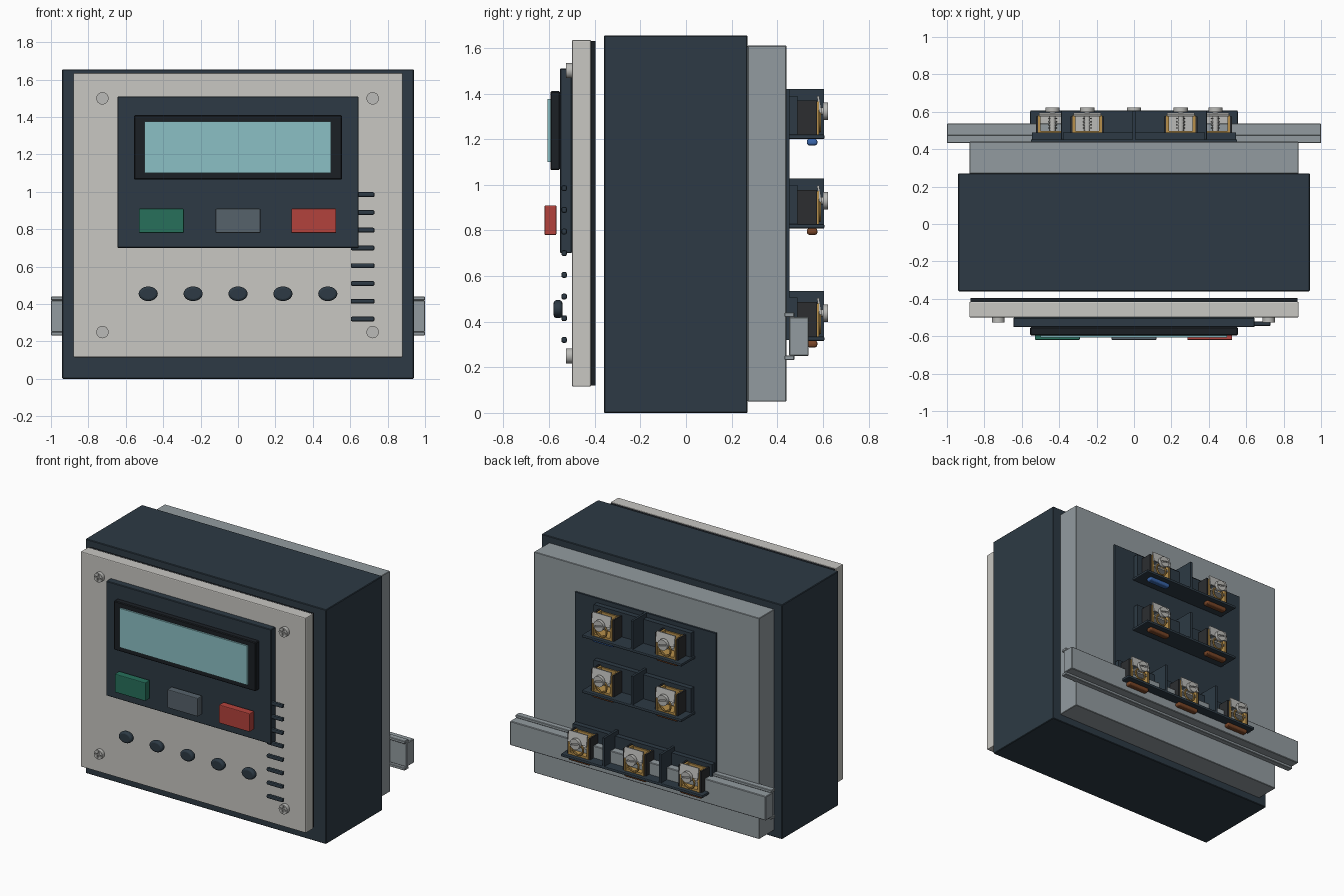
import bpy
from math import pi, radians

if "Cube" in bpy.data.objects:
    bpy.data.objects.remove(bpy.data.objects["Cube"])


def material(name, r, g, b):
    m = bpy.data.materials.new(name)
    m.diffuse_color = (r, g, b, 1)
    m.use_nodes = True
    m.node_tree.nodes["Principled BSDF"].inputs["Base Color"].default_value = m.diffuse_color
    return m


NAVY = material("navy_plastic", 0.026, 0.042, 0.058)
BLACK = material("black_plastic", 0.011, 0.014, 0.018)
CREAM = material("cream_panel", 0.58, 0.57, 0.54)
GREY = material("grey_casing", 0.29, 0.33, 0.35)
STEEL = material("steel", 0.50, 0.50, 0.48)
BRASS = material("brass", 0.48, 0.28, 0.07)
HOUSING = material("housing", 0.025, 0.027, 0.03)
GLASS = material("screen_glass", 0.26, 0.53, 0.56)
GREEN = material("green", 0.02, 0.16, 0.105)
SLATE = material("slate", 0.093, 0.122, 0.145)
RED = material("red", 0.45, 0.055, 0.045)
BROWN = material("brown", 0.19, 0.06, 0.02)
BLUE = material("blue", 0.04, 0.13, 0.40)


def finish(o, name, mat, bevel, segments):
    o.name = name
    o.data.materials.append(mat)
    if bevel:
        m = o.modifiers.new("bevel", 'BEVEL')
        m.width, m.segments, m.limit_method = bevel, segments, 'ANGLE'
    return o


def box(name, x, y, z, mat, bevel=0.0, segments=1):
    """Box from (min, max) pairs on each axis."""
    bpy.ops.mesh.primitive_cube_add(size=1, location=[sum(p) / 2 for p in (x, y, z)])
    o = bpy.context.object
    o.scale = [p[1] - p[0] for p in (x, y, z)]
    bpy.ops.object.transform_apply(location=False, rotation=False, scale=True)
    return finish(o, name, mat, bevel, segments)


def disc(name, x, z, y, rx, rz, mat, bevel=0.0, segments=2, sides=32):
    """Cylinder along y between y[0] and y[1]."""
    bpy.ops.mesh.primitive_cylinder_add(vertices=sides, radius=1, depth=1,
                                        location=(x, sum(y) / 2, z), rotation=(pi / 2, 0, 0))
    o = bpy.context.object
    o.scale = (rx, rz, y[1] - y[0])
    bpy.ops.object.transform_apply(location=False, rotation=True, scale=True)
    bpy.ops.object.shade_smooth_by_angle(angle=radians(35))
    return finish(o, name, mat, bevel, segments)


def screw_head(name, x, z, y, r, outer, cross=True):
    """Head with a recessed drive slot on its outer face (y value)."""
    head = disc(name, x, z, y, r, r, STEEL, sides=24)
    arms = [(0.75 * r, 0.13 * r)] + ([(0.13 * r, 0.75 * r)] if cross else [])
    for hx, hz in arms:
        c = box("slot_cutter", (x - hx, x + hx), (outer - 0.008, outer + 0.008),
                (z - hz, z + hz), HOUSING)
        c.rotation_euler.y = radians(12)
        c.hide_render = True
        m = head.modifiers.new("slot", 'BOOLEAN')
        m.object, m.operation, m.solver = c, 'DIFFERENCE', 'EXACT'
        bpy.context.view_layer.objects.active = head
        bpy.ops.object.modifier_apply(modifier=m.name)
        bpy.data.objects.remove(c)


# casing
box("main_body", (-0.94, 0.94), (-0.36, 0.27), (0, 1.655), NAVY, 0.004)
box("back_casing", (-0.88, 0.88), (0.27, 0.44), (0.05, 1.61), GREY, 0.003)
box("gasket", (-0.873, 0.873), (-0.416, -0.396), (0.12, 1.63), BLACK)
box("front_panel", (-0.88, 0.88), (-0.5, -0.416), (0.115, 1.635), CREAM, 0.006, 2)

# display and push buttons
box("display_panel", (-0.645, 0.645), (-0.552, -0.5), (0.70, 1.51), NAVY, 0.004)
box("display_bezel", (-0.555, 0.555), (-0.595, -0.552), (1.065, 1.41), BLACK, 0.005)
box("screen", (-0.5, 0.497), (-0.607, -0.59), (1.10, 1.376), GLASS)
for name, x, mat in (("green_button", -0.41, GREEN), ("grey_button", 0, SLATE),
                     ("red_button", 0.405, RED)):
    box(name, (x - 0.12, x + 0.12), (-0.62, -0.568), (0.78, 0.91), mat, 0.005, 2)

# row of oval keys
for i in range(5):
    disc(f"oval_key_{i}", -0.48 + 0.24 * i, 0.455, (-0.58, -0.542), 0.051, 0.039,
         NAVY, 0.012, 3)

# vent bars
for i in range(8):
    z = 0.985 - 0.095 * i
    box(f"vent_bar_{i}", (0.603, 0.73), (-0.546, -0.522), (z - 0.013, z + 0.013), NAVY, 0.008, 2)

# corner screws
for x in (-0.725, 0.72):
    for z in (0.25, 1.5):
        screw_head("panel_screw", x, z, (-0.527, -0.499), 0.033, -0.527)

# rail: hat block with two lips
box("rail_web", (-1, 1), (0.452, 0.538), (0.25, 0.42), GREY, 0.004)
for z in (0.232, 0.42):
    box("rail_lip", (-1, 1), (0.432, 0.475), (z, z + 0.02), GREY, 0.003)


def terminal(x, z, tag):
    """Screw terminal standing on a shelf whose underside is at z."""
    lo, hi = z + 0.02, z + 0.17
    for s in (-1, 1):
        box("terminal_side", sorted((x + s * 0.078, x + s * 0.09)), (0.485, 0.575),
            (lo, hi), HOUSING)
        box("clamp_side", sorted((x + s * 0.064, x + s * 0.078)), (0.49, 0.583),
            (lo, hi - 0.005), BRASS)
    box("clamp_floor", (x - 0.07, x + 0.07), (0.49, 0.58), (lo, lo + 0.015), BRASS)
    box("clamp_back", (x - 0.07, x + 0.07), (0.488, 0.497), (lo, hi - 0.01), BRASS)
    box("clamp_tray", (x - 0.064, x + 0.064), (0.497, 0.578), (z + 0.085, z + 0.097), STEEL)
    # brass wire mouth under the screw
    bpy.ops.mesh.primitive_torus_add(major_radius=0.04, minor_radius=0.007, major_segments=24,
                                     minor_segments=6, location=(x, 0.585, z + 0.075),
                                     rotation=(pi / 2, 0, 0))
    bpy.ops.object.shade_smooth_by_angle(angle=radians(50))
    finish(bpy.context.object, "wire_mouth", BRASS, 0, 1)
    # leaning steel pressure plate
    plate = box("pressure_plate", (x - 0.073, x + 0.073), (0.58, 0.59), (z + 0.115, z + 0.19), STEEL)
    plate.rotation_euler.x = radians(10)
    # screw: shaft, threads, slotted head
    sz = z + 0.122
    disc("terminal_screw_shaft", x, sz, (0.497, 0.602), 0.016, 0.016, STEEL, sides=12)
    for i in range(4):
        y = 0.51 + 0.017 * i
        disc("terminal_screw_thread", x, sz, (y, y + 0.007), 0.022, 0.022, STEEL, sides=12)
    screw_head("terminal_screw_head", x, sz, (0.6, 0.623), 0.038, 0.623, False)
    # coloured tag under the shelf
    box("terminal_tag", (x - 0.085, x + 0.085), (0.53, 0.576), (z - 0.028, z + 0.002), tag, 0.012, 3)


# terminal board and its three rows
box("terminal_board", (-0.55, 0.55), (0.438, 0.453), (0.32, 1.42), NAVY)
rows = ((1.20, 0.39, (0.25, -0.25), (0,), (BLUE, BROWN)),
        (0.808, 0.39, (0.25, -0.25), (0,), (BROWN, BROWN)),
        (0.315, 0.555, (0.435, 0, -0.435), (-0.22, 0.22), (BROWN,) * 3))
for z, half, xs, dividers, tags in rows:
    box("terminal_shelf", (-half, half), (0.45, 0.607), (z, z + 0.02), NAVY, 0.006, 2)
    box("terminal_backing", (-half + 0.01, half - 0.01), (0.45, 0.488), (z + 0.01, z + 0.19), NAVY)
    for x in dividers:
        box("terminal_divider", (x - 0.008, x + 0.008), (0.45, 0.605), (z + 0.01, z + 0.22), NAVY)
    for x, tag in zip(xs, tags):
        terminal(x, z, tag)
